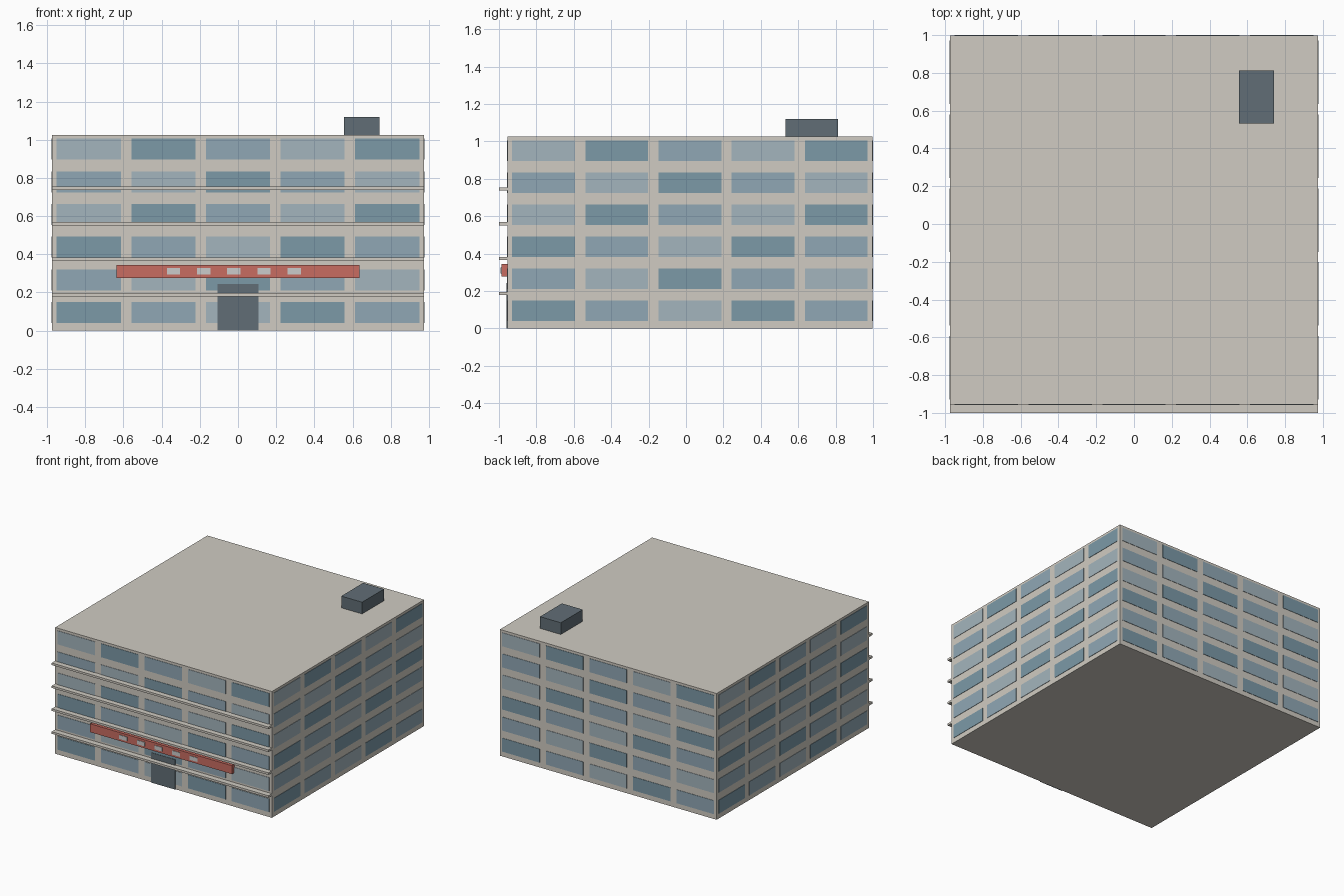
import bpy, bmesh
from math import pi
from mathutils import Matrix, Vector

if "Cube" in bpy.data.objects:
    bpy.data.objects.remove(bpy.data.objects["Cube"])

def mat(name, rgb):
    m = bpy.data.materials.new(name)
    m.diffuse_color = (*rgb, 1)
    m.use_nodes = True
    m.node_tree.nodes["Principled BSDF"].inputs["Base Color"].default_value = m.diffuse_color
    return m

WALL = mat("wall", (0.63, 0.60, 0.54))
GLASS = [mat("glass_dark", (0.20, 0.32, 0.39)),
         mat("glass_mid", (0.28, 0.39, 0.46)),
         mat("glass_light", (0.37, 0.46, 0.51))]
RED = mat("sign_red", (0.58, 0.15, 0.12))
DARK = mat("dark_grey", (0.12, 0.155, 0.18))
PALE = mat("pale", (0.65, 0.65, 0.62))

def boxes(name, spans, material, xf=Matrix.Identity(4)):
    """One object made of boxes given as (x0, x1, y0, y1, z0, z1)."""
    bm = bmesh.new()
    for x0, x1, y0, y1, z0, z1 in spans:
        m = Matrix.Translation(((x0 + x1) / 2, (y0 + y1) / 2, (z0 + z1) / 2))
        bmesh.ops.create_cube(bm, size=1, matrix=xf @ m @ Matrix.Diagonal((x1 - x0, y1 - y0, z1 - z0, 1)))
    me = bpy.data.meshes.new(name)
    bm.to_mesh(me)
    bm.free()
    me.materials.append(material)
    ob = bpy.data.objects.new(name, me)
    bpy.context.collection.objects.link(ob)
    return ob

# Main block
HX, Y0, Y1, H = 0.973, -0.955, 0.997, 1.025
CY = (Y0 + Y1) / 2
boxes("building_block", [(-HX, HX, Y0, Y1, 0, H)], WALL)

# Window grid on each face, three glass tints in a diagonal pattern
SHIFT = [0, 1, 0, 2, 1, 2]
for i, side in enumerate(("front", "right", "back", "left")):
    half = HX if i % 2 else (Y1 - Y0) / 2
    xf = Matrix.Translation(Vector((0, CY, 0))) @ Matrix.Rotation(i * pi / 2, 4, 'Z')
    panes = [[], [], []]
    for row, shift in enumerate(SHIFT):
        for col in range(5):
            x, z = (col - 2) * 0.391, 0.095 + row * 0.171
            panes[(col + shift) % 3].append(
                (x - 0.168, x + 0.168, -half - 0.003, -half + 0.003, z - 0.055, z + 0.055))
    for tint, spans in zip(("dark", "mid", "light"), panes):
        boxes(f"{side}_windows_{tint}", spans, GLASS[("dark", "mid", "light").index(tint)], xf)

# Front ledges
boxes("front_ledges", [(-HX, HX, -1, Y0, 0.186 * k - 0.007, 0.186 * k + 0.01)
                       for k in range(1, 5)], WALL)

# Entrance door
boxes("entrance_door", [(-0.108, 0.108, -0.961, Y0 + 0.003, 0, 0.243)], DARK)

# Sign board with plain pale blocks
boxes("sign_board", [(-0.637, 0.637, -0.987, Y0, 0.277, 0.345)], RED)
boxes("sign_blocks", [(x - 0.035, x + 0.035, -0.991, -0.985, 0.294, 0.327)
                      for x in (-0.338 + 0.158 * k for k in range(5))], PALE)

# Rooftop unit
boxes("roof_unit", [(0.555, 0.742, 0.532, 0.813, H, 1.12)], DARK)
